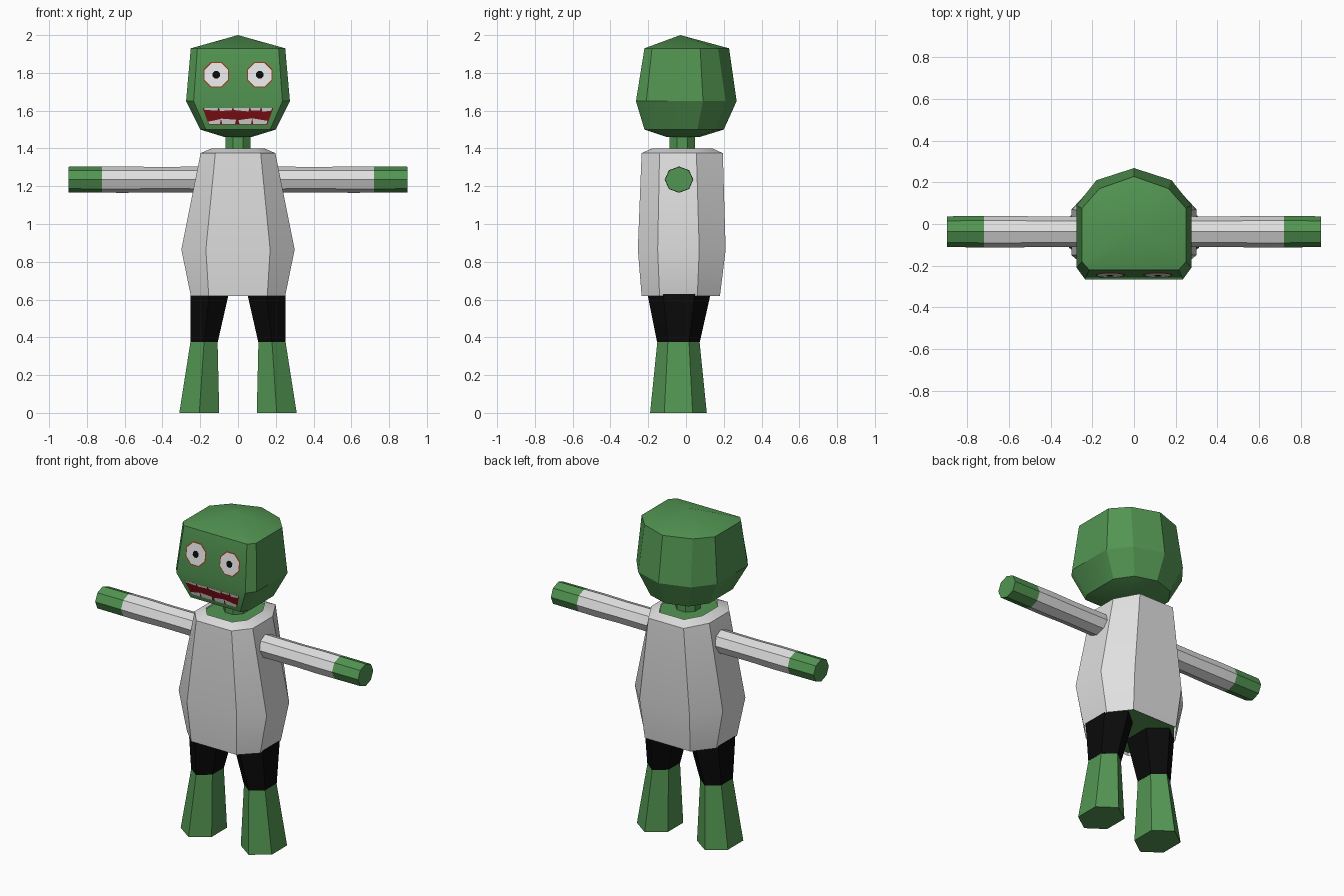
import bpy, bmesh, math

if "Cube" in bpy.data.objects:
    bpy.data.objects.remove(bpy.data.objects["Cube"])

def material(name, rgb):
    m = bpy.data.materials.new(name)
    m.diffuse_color = (*rgb, 1)
    m.use_nodes = True
    m.node_tree.nodes["Principled BSDF"].inputs["Base Color"].default_value = m.diffuse_color
    return m

GREEN = material("skin green", (0.085, 0.30, 0.085))
CLOTH = material("shirt grey white", (0.74, 0.74, 0.74))
BLACK = material("shorts black", (0.003, 0.003, 0.003))
WHITE = material("eye and tooth white", (0.78, 0.78, 0.78))
RED = material("mouth red", (0.24, 0.006, 0.008))
RIM = material("eye rim red brown", (0.28, 0.045, 0.015))


def make(name, bm, mat, angle=30):
    me = bpy.data.meshes.new(name)
    bm.to_mesh(me)
    bm.free()
    ob = bpy.data.objects.new(name, me)
    bpy.context.collection.objects.link(ob)
    me.materials.append(mat)
    bpy.ops.object.select_all(action='DESELECT')
    ob.select_set(True)
    bpy.context.view_layer.objects.active = ob
    bpy.ops.object.shade_smooth_by_angle(angle=math.radians(angle))
    return ob


def loft(name, rings, mat, bottom=True, top=True, apex=None):
    """Skin a list of equal-length rings, with optional caps or a peak."""
    bm = bmesh.new()
    vs = [[bm.verts.new(p) for p in r] for r in rings]
    n = len(vs[0])
    for a, b in zip(vs, vs[1:]):
        for i in range(n):
            j = (i + 1) % n
            bm.faces.new((a[i], a[j], b[j], b[i]))
    if bottom:
        bm.faces.new(vs[0][::-1])
    if apex:
        tip = bm.verts.new(apex)
        for i in range(n):
            bm.faces.new((vs[-1][i], vs[-1][(i + 1) % n], tip))
    elif top:
        bm.faces.new(vs[-1])
    bmesh.ops.recalc_face_normals(bm, faces=bm.faces)
    return make(name, bm, mat)


def mirrored(half):
    """Complete a right-hand outline (front to back) with its left half."""
    return half + [(-x, y) for x, y in reversed(half) if x > 0]


def level(half, z):
    return [(x, y, z) for x, y in mirrored(half)]


def ellipse(cx, cy, rx, ry, z, n, turn=0.0):
    return [(cx + rx * math.cos(turn + math.tau * i / n),
             cy + ry * math.sin(turn + math.tau * i / n), z) for i in range(n)]


# Head: flat face, chamfered cheeks, rounded back, low peak
loft("head", [
    level([(.05, -.10), (.07, -.07), (.07, .03), (.05, .05), (0, .07)], 1.46),
    level([(.17, -.22), (.20, -.17), (.20, .06), (.13, .16), (0, .20)], 1.50),
    level([(.235, -.265), (.275, -.21), (.275, .09), (.18, .21), (0, .268)], 1.65),
    level([(.215, -.22), (.25, -.18), (.25, .075), (.165, .17), (0, .228)], 1.93),
], GREEN, apex=(0, -.03, 2.0))

loft("neck", [ellipse(0, -.02, .072, .072, z, 8, math.pi / 8) for z in (1.36, 1.48)], GREEN)


# Shirt: eight-sided, open at collar and hem
def shirt_ring(z, wf, ws, front, sf, sb, back):
    return level([(wf, front), (ws, sf), (ws, sb), (wf, back)], z)

loft("shirt", [
    shirt_ring(.62, .155, .25, -.235, -.14, .06, .18),
    shirt_ring(.865, .17, .30, -.255, -.15, .07, .21),
    shirt_ring(1.375, .12, .198, -.235, -.14, .055, .195),
    shirt_ring(1.40, .085, .14, -.18, -.11, .04, .14),
], CLOTH, bottom=False, top=False)

# Skin closing the collar and the underside of the shirt
loft("shoulders", [shirt_ring(z, .085, .14, -.178, -.11, .04, .138)
                   for z in (1.37, 1.394)], GREEN)
loft("hips", [shirt_ring(z, .15, .243, -.228, -.135, .055, .173)
              for z in (.635, .66)], GREEN)


# Arms: eight-sided sleeves and bare hands
def arm_ring(x, r):
    return [(x, -.037 + r * math.cos(math.tau * i / 8),
             1.235 + .92 * r * math.sin(math.tau * i / 8)) for i in range(8)]

for s, side in ((1, "right"), (-1, "left")):
    loft(side + "_sleeve", [arm_ring(s * .16, .075), arm_ring(s * .45, .073),
                            arm_ring(s * .60, .076), arm_ring(s * .72, .075)], CLOTH)
    loft(side + "_hand", [arm_ring(s * .72, .075), arm_ring(s * .897, .074)], GREEN)

    # Legs: six-sided, flared foot, shorts widening to the hips
    t = math.pi / 2
    loft(side + "_leg", [ellipse(s * .205, -.04, .122, .15, 0, 6, t),
                         ellipse(s * .18, -.04, .083, .112, .375, 6, t)], GREEN)
    loft(side + "_shorts_leg", [ellipse(s * .18, -.04, .084, .113, .375, 6, t),
                                ellipse(s * .152, -.037, .116, .165, .62, 6, t),
                                ellipse(s * .148, -.037, .118, .17, .65, 6, t)], BLACK)


# Painted face details: flat plates lying on the sloping face
def face_y(z):
    if z > 1.65:
        return -.265 + (z - 1.65) * .045 / .28
    return -.265 + (1.65 - z) * .045 / .15


def plate(name, polys, lift, mat):
    bm = bmesh.new()
    for poly in polys:
        f = bm.faces.new([bm.verts.new((x, face_y(z) - lift, z)) for x, z in poly])
        f.normal_update()
        if f.normal.y > 0:
            f.normal_flip()
    return make(name, bm, mat)


def disc(cx, cz, r, n):
    return [(cx + r * math.cos(math.tau * (i + .5) / n),
             cz + r * math.sin(math.tau * (i + .5) / n)) for i in range(n)]

for s, side in ((1, "right"), (-1, "left")):
    for part, r, lift, mat, n in (("eye_rim", .074, .002, RIM, 8),
                                  ("eye_white", .067, .004, WHITE, 8),
                                  ("pupil", .021, .006, BLACK, 8)):
        plate(f"{side}_{part}", [disc(s * .115, 1.79, r, n)], lift, mat)

plate("mouth", [[(-.187, 1.614), (.187, 1.614), (.155, 1.528), (-.155, 1.528)]], .002, RED)

# Upper teeth: a row of shallow blocks
plate("upper_teeth", [
    [(x0, 1.614), (x1, 1.614), (x1 - .004, z1), (x0 + .004, z0)]
    for x0, x1, z0, z1 in ((-.18, -.105, 1.604, 1.600), (-.10, -.03, 1.598, 1.602),
                           (-.025, .06, 1.603, 1.596), (.065, .12, 1.602, 1.602),
                           (.125, .18, 1.594, 1.600))], .004, WHITE)

# Lower teeth: taller blocks with uneven tops and dark red gaps
plate("lower_teeth", [
    [(x0, z0), (x1, z1), (x1 - .006, 1.529), (x0 + .006, 1.529)]
    for x0, x1, z0, z1 in ((-.158, -.09, 1.542, 1.556), (-.09, -.01, 1.558, 1.552),
                           (.002, .075, 1.550, 1.560), (.075, .156, 1.560, 1.546))],
      .004, WHITE)
